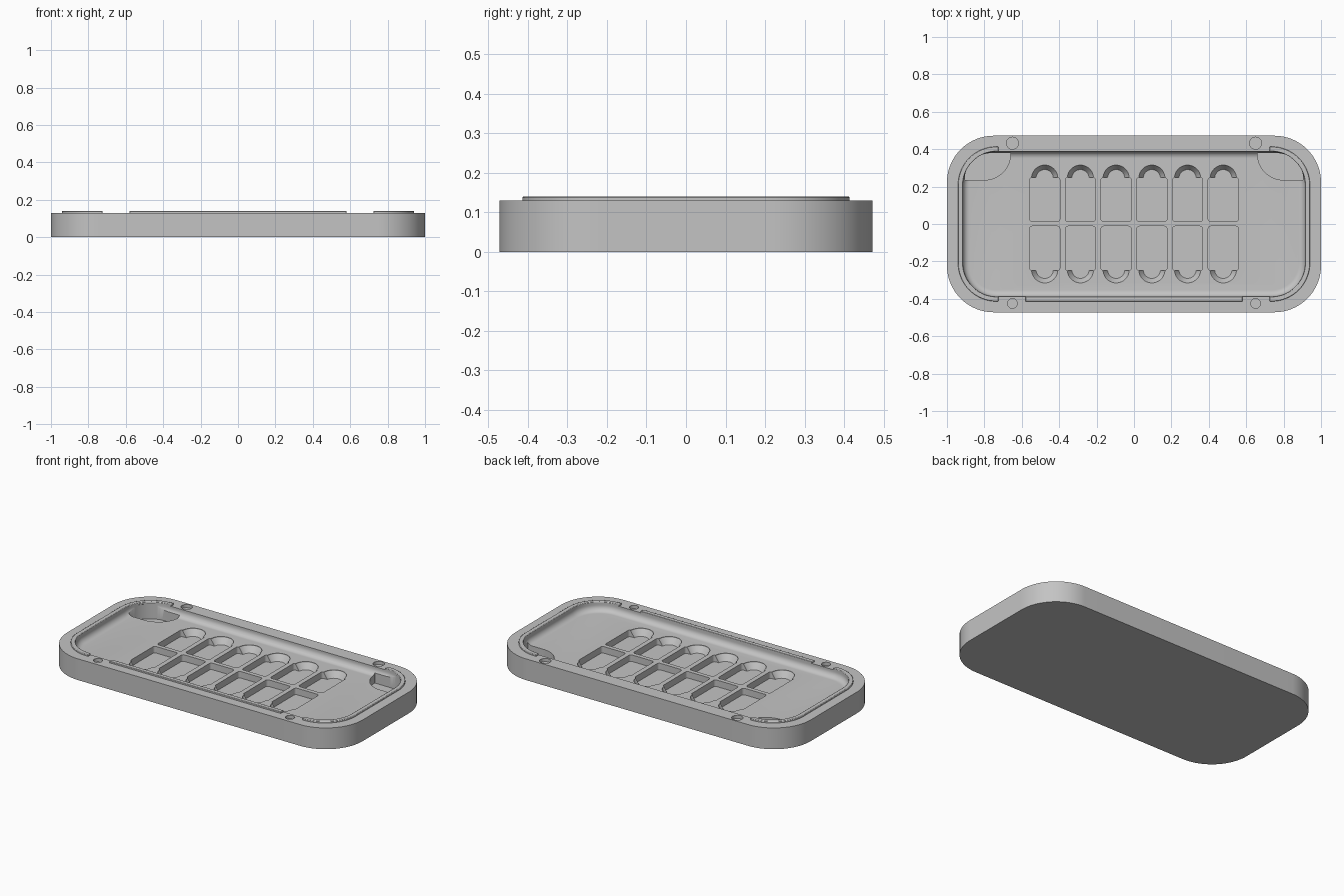
import bpy, bmesh, math

if "Cube" in bpy.data.objects:
    bpy.data.objects.remove(bpy.data.objects["Cube"])

# Main dimensions
HALF_X, HALF_Y, TOP, LIP = 1.0, 0.472, 0.13, 0.14
CAV_X, CAV_Y, CAV_R, FLOOR = 0.915, 0.388, 0.18, 0.085
POCKET_FLOOR, CORNER_FLOOR, ABOVE = 0.045, 0.035, 0.2
RAIL = 0.026

grey = bpy.data.materials.new("plain_grey")
grey.use_nodes = True
grey.diffuse_color = (0.55, 0.55, 0.55, 1)
grey.node_tree.nodes["Principled BSDF"].inputs["Base Color"].default_value = (0.55, 0.55, 0.55, 1)


def arc(cx, cy, r, start, end, n):
    angles = [math.radians(start + (end - start) * i / n) for i in range(n + 1)]
    return [(cx + r * math.cos(a), cy + r * math.sin(a)) for a in angles]


def rounded_rect(x0, x1, y0, y1, radii, n=16):
    """Counter-clockwise outline; radii start at the (x1, y1) corner."""
    corners = [(x1, y1, -1, -1), (x0, y1, 1, -1), (x0, y0, 1, 1), (x1, y0, -1, 1)]
    pts = []
    for i, ((x, y, sx, sy), r) in enumerate(zip(corners, radii)):
        pts += arc(x + sx * r, y + sy * r, r, 90 * i, 90 * i + 90, n)
    return pts


def loft(bm, layers):
    """Closed solid through (outline, height) layers, from low to high."""
    rings = [[bm.verts.new((x, y, z)) for x, y in pts] for pts, z in layers]
    n = len(rings[0])
    bm.faces.new(rings[0][::-1])
    bm.faces.new(rings[-1])
    for low, high in zip(rings, rings[1:]):
        for i in range(n):
            j = (i + 1) % n
            bm.faces.new((low[i], low[j], high[j], high[i]))


def prism(bm, pts, z0, z1):
    loft(bm, [(pts, z0), (pts, z1)])


def finish(name, bm):
    bmesh.ops.recalc_face_normals(bm, faces=bm.faces)
    mesh = bpy.data.meshes.new(name)
    bm.to_mesh(mesh)
    bm.free()
    mesh.materials.append(grey)
    obj = bpy.data.objects.new(name, mesh)
    bpy.context.collection.objects.link(obj)
    return obj


def activate(obj):
    bpy.ops.object.select_all(action='DESELECT')
    obj.select_set(True)
    bpy.context.view_layer.objects.active = obj


def smooth(obj):
    activate(obj)
    bpy.ops.object.shade_smooth_by_angle(angle=math.radians(30))


def carve(obj, cutter):
    cutter.hide_render = True
    activate(obj)
    mod = obj.modifiers.new("carve", 'BOOLEAN')
    mod.operation, mod.solver, mod.object = 'DIFFERENCE', 'EXACT', cutter
    bpy.ops.object.modifier_apply(modifier=mod.name)
    bpy.data.objects.remove(cutter)


# Tray body
bm = bmesh.new()
prism(bm, rounded_rect(-HALF_X, HALF_X, -HALF_Y, HALF_Y, [0.25] * 4, 24), 0, TOP)
tray = finish("tray_body", bm)

# Main cavity with a rounded foot along its wall
bm = bmesh.new()
FILLET = 0.035
layers = []
for i in range(9):
    a = math.radians(90 * i / 8)
    inset = FILLET * (1 - math.sin(a))
    outline = rounded_rect(-CAV_X + inset, CAV_X - inset, -CAV_Y + inset, CAV_Y - inset,
                           [CAV_R - inset] * 4)
    layers.append((outline, FLOOR + FILLET * (1 - math.cos(a))))
layers.append((outline, ABOVE))
loft(bm, layers)
carve(tray, finish("cavity_cutter", bm))

# Two rows of pockets, two deep back corners and four pin holes
centres = [(i - 2.5) * 0.191 for i in range(6)]
bm = bmesh.new()
for cx in centres:
    for y0, y1 in ((0.014, 0.248), (-0.248, -0.012)):
        prism(bm, rounded_rect(cx - 0.081, cx + 0.081, y0, y1, [0.014] * 4, 5), POCKET_FLOOR, ABOVE)
corner = rounded_rect(0.66, 0.905, 0.235, 0.379, [0.14, 0.003, 0.14, 0.003])
for side in (1, -1):
    prism(bm, [(side * x, y) for x, y in corner], CORNER_FLOOR, ABOVE)
    for y, r in ((0.432, 0.032), (-0.425, 0.026)):
        prism(bm, arc(side * 0.65, y, r, 0, 360, 32)[:-1], TOP - 0.02, ABOVE)
carve(tray, finish("pocket_cutter", bm))

# Sloped finger scoops at the outer end of each pocket
bm = bmesh.new()
for cx in centres:
    for side in (1, -1):
        ring = [arc(cx, side * 0.245, r, 0, 360, 40)[:-1] for r in (0.046, 0.07)]
        loft(bm, [(ring[0], POCKET_FLOOR), (ring[1], FLOOR - 0.005), (ring[1], ABOVE)])
carve(tray, finish("scoop_cutter", bm))
smooth(tray)


# Raised rails on the rim
def add_rail(name, outline):
    bm = bmesh.new()
    prism(bm, outline, TOP - 0.004, LIP)
    rail = finish(name, bm)
    bevel = rail.modifiers.new("soft_edge", 'BEVEL')
    bevel.width, bevel.segments, bevel.angle_limit = 0.003, 2, math.radians(40)
    smooth(rail)


def end_path(offset):
    cx, cy = CAV_X - CAV_R, CAV_Y - CAV_R
    r = CAV_R + offset
    return ([(0.725, -cy - r)] + arc(cx, -cy, r, -90, 0, 16)
            + arc(cx, cy, r, 0, 90, 16) + [(0.725, cy + r)])


end_rail = end_path(RAIL) + end_path(0)[::-1]
for side, name in ((1, "left_end_rail"), (-1, "right_end_rail")):
    add_rail(name, [(side * x, y) for x, y in end_rail])
add_rail("front_rail", [(-0.58, -CAV_Y - RAIL), (0.58, -CAV_Y - RAIL), (0.58, -CAV_Y), (-0.58, -CAV_Y)])
